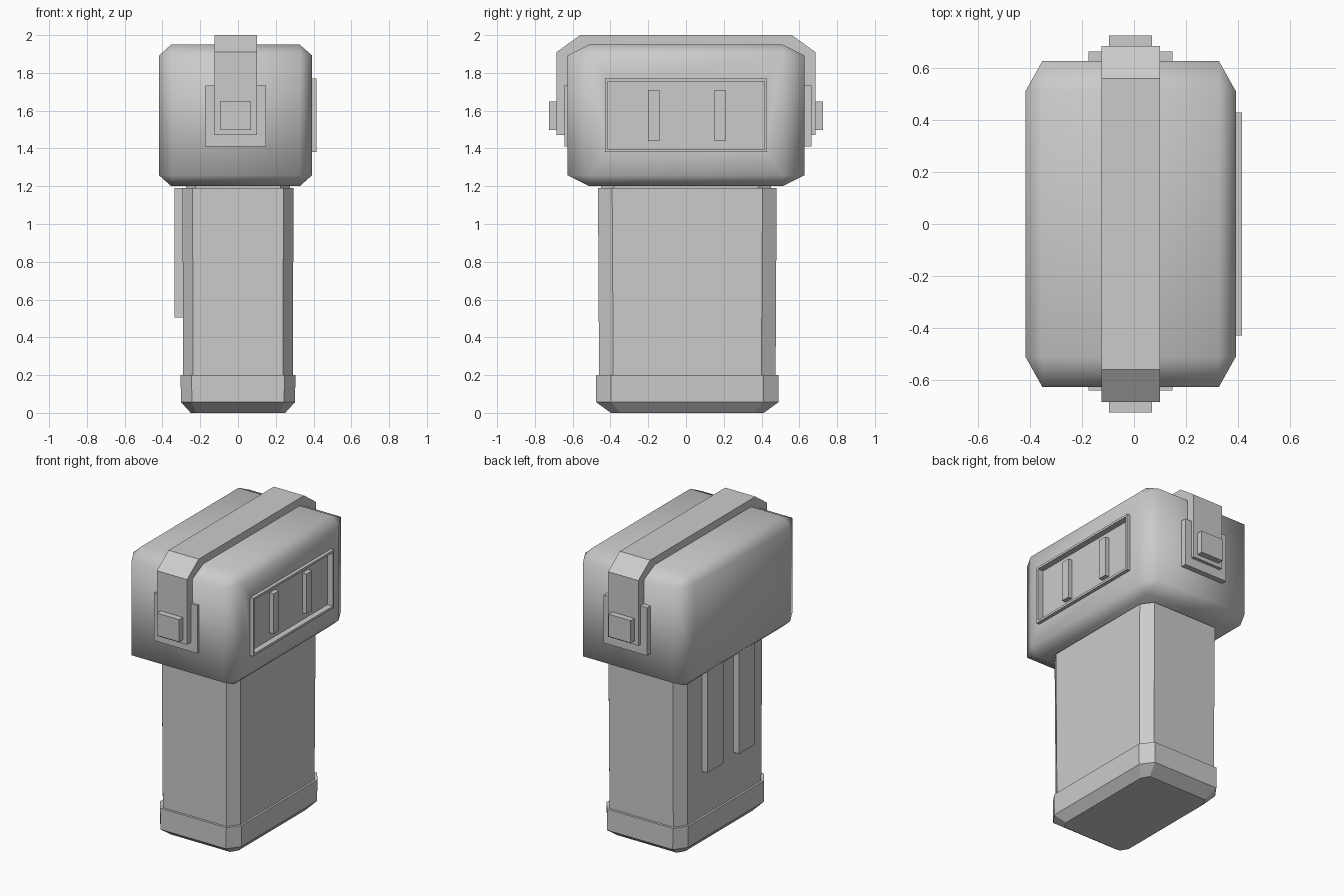
import bpy, bmesh, math

if "Cube" in bpy.data.objects:
    bpy.data.objects.remove(bpy.data.objects["Cube"])


def finish(name, bm):
    bmesh.ops.recalc_face_normals(bm, faces=bm.faces)
    me = bpy.data.meshes.new(name)
    bm.to_mesh(me)
    bm.free()
    ob = bpy.data.objects.new(name, me)
    bpy.context.collection.objects.link(ob)
    return ob


def box(name, x0, x1, y0, y1, z0, z1):
    bm = bmesh.new()
    bmesh.ops.create_cube(bm, size=1)
    for v in bm.verts:
        v.co.x = (x0 + x1) / 2 + v.co.x * (x1 - x0)
        v.co.y = (y0 + y1) / 2 + v.co.y * (y1 - y0)
        v.co.z = (z0 + z1) / 2 + v.co.z * (z1 - z0)
    return finish(name, bm)


def octagon(hx, hy, cx, cy):
    return [(hx, -hy + cy), (hx, hy - cy), (hx - cx, hy), (cx - hx, hy),
            (-hx, hy - cy), (-hx, cy - hy), (cx - hx, -hy), (hx - cx, -hy)]


def loft(name, sections, y_off):
    """Stack chamfered rectangles (z, half x, half y, chamfer x, chamfer y)."""
    bm = bmesh.new()
    rings = [[bm.verts.new((x, y + y_off, z)) for x, y in octagon(hx, hy, cx, cy)]
             for z, hx, hy, cx, cy in sections]
    for a, b in zip(rings, rings[1:]):
        for i in range(8):
            j = (i + 1) % 8
            bm.faces.new((a[i], a[j], b[j], b[i]))
    bm.faces.new(rings[0][::-1])
    bm.faces.new(rings[-1])
    return finish(name, bm)


# Grip, neck and base cap
loft("grip", [(0.15, 0.29, 0.467, 0.053, 0.075), (1.19, 0.294, 0.473, 0.053, 0.075)], 0.007)
loft("neck", [(1.15, 0.275, 0.45, 0.05, 0.07), (1.25, 0.275, 0.45, 0.05, 0.07)], 0.0)
loft("base_cap", [(0, 0.25, 0.405, 0.03, 0.05), (0.057, 0.302, 0.483, 0.058, 0.08),
                  (0.2, 0.304, 0.483, 0.058, 0.08)], 0.007)

# Raised ribs on the left of the grip
for i, y in enumerate((-0.17, 0.165)):
    box(f"grip_rib_{i}", -0.335, -0.25, y - 0.083, y + 0.083, 0.505, 1.19)

# Head: bevelled block, stretched so the bevel is longer along y
bm = bmesh.new()
bmesh.ops.create_cube(bm, size=1)
sx, sy = 1.12, 2.0
for v in bm.verts:
    v.co.x *= 0.81 / sx
    v.co.y *= 1.255 / sy
    v.co.z *= 0.75
bmesh.ops.bevel(bm, geom=bm.edges[:], offset=0.058, offset_type='OFFSET', segments=1,
                affect='EDGES')
for v in bm.verts:
    v.co.x = v.co.x * sx - 0.013
    v.co.y *= sy
    v.co.z += 1.575
head = finish("head", bm)

# Window recess in the right of the head
cutter = box("window_cutter", 0.375, 0.6, -0.415, 0.415, 1.395, 1.755)
cutter.hide_render = True
cutter.hide_viewport = True
mod = head.modifiers.new("window", 'BOOLEAN')
mod.operation = 'DIFFERENCE'
mod.object = cutter
mod.solver = 'EXACT'
bpy.context.view_layer.objects.active = head
head.select_set(True)
bpy.ops.object.modifier_apply(modifier="window")
bpy.data.objects.remove(cutter)
bpy.ops.object.shade_smooth_by_angle(angle=math.radians(68))

# Window rim and bars
for i, z in enumerate((1.38, 1.755)):
    box(f"window_rim_h{i}", 0.37, 0.415, -0.43, 0.43, z, z + 0.015)
for i, y in enumerate((-0.43, 0.415)):
    box(f"window_rim_v{i}", 0.37, 0.415, y, y + 0.015, 1.395, 1.755)
for i, y in enumerate((-0.17, 0.18)):
    box(f"window_bar_{i}", 0.36, 0.405, y - 0.03, y + 0.03, 1.44, 1.71)

# Strap over the head
outer = [(0.685, 1.472), (0.685, 1.91), (0.56, 2.0)]
inner = [(0.5, 1.94), (0.61, 1.88), (0.61, 1.472)]
profile = (outer + [(-y, z) for y, z in outer[::-1]]
           + [(-y, z) for y, z in inner[::-1]] + inner)
bm = bmesh.new()
face = bm.faces.new([bm.verts.new((-0.125, y, z)) for y, z in profile])
ext = bmesh.ops.extrude_face_region(bm, geom=[face])
for v in ext["geom"]:
    if isinstance(v, bmesh.types.BMVert):
        v.co.x = 0.1
finish("strap", bm)

# Latch plates and buttons, front and back
for side, s, plate in (("front", -1, 0.642), ("back", 1, 0.664)):
    a, b = sorted((s * 0.58, s * plate))
    box(f"latch_plate_{side}", -0.175, 0.148, a, b, 1.41, 1.732)
    a, b = sorted((s * 0.65, s * 0.726))
    box(f"latch_button_{side}", -0.096, 0.07, a, b, 1.498, 1.648)
